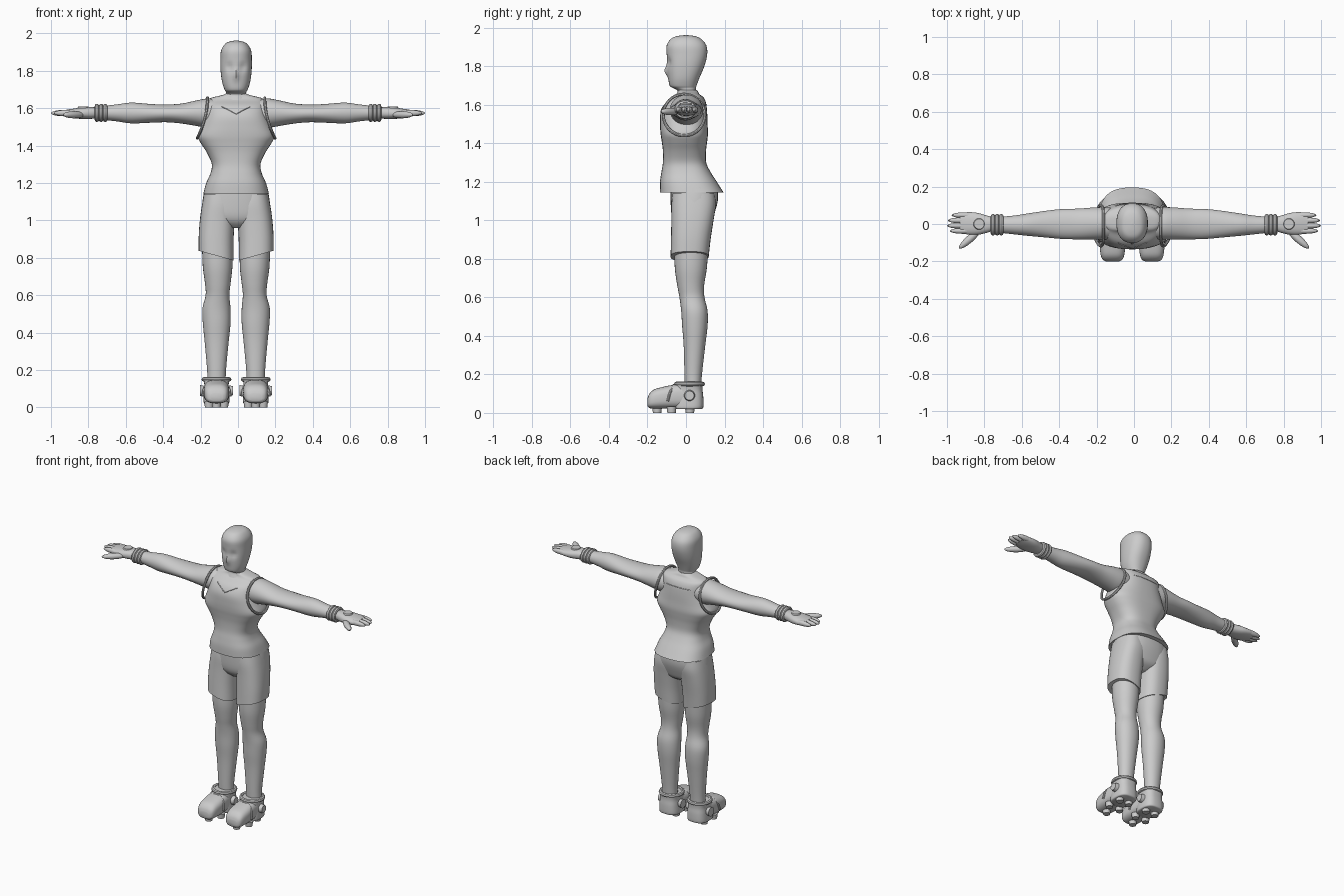
import bpy, bmesh, math
from mathutils import Vector, Matrix
from mathutils.bvhtree import BVHTree

old = bpy.data.objects.get("Cube")
if old:
    bpy.data.objects.remove(old)

MID = -0.01  # the body sits slightly off the centre of the arm span
grey = bpy.data.materials.new("light grey")
grey.use_nodes = True
tone = (0.6, 0.6, 0.6, 1)
grey.diffuse_color = tone
grey.node_tree.nodes["Principled BSDF"].inputs["Base Color"].default_value = tone


def finish(name, bm, angle=40):
    bmesh.ops.recalc_face_normals(bm, faces=bm.faces)
    me = bpy.data.meshes.new(name)
    bm.to_mesh(me)
    me.materials.append(grey)
    for p in me.polygons:
        p.use_smooth = True
    me.set_sharp_from_angle(angle=math.radians(angle))
    ob = bpy.data.objects.new(name, me)
    bpy.context.scene.collection.objects.link(ob)
    return ob


def smooth_rows(rows, steps):
    """Catmull-Rom between the given cross-sections."""
    out = []
    for i in range(len(rows) - 1):
        p = [rows[max(i - 1, 0)], rows[i], rows[i + 1], rows[min(i + 2, len(rows) - 1)]]
        for k in range(steps):
            t = k / steps
            out.append([b + 0.5 * t * (c - a + t * (2*a - 5*b + 4*c - d + t * (3*(b - c) + d - a)))
                        for a, b, c, d in zip(*p)])
    return out + [rows[-1]]


def loft(name, axis, rows, power=2, sides=32, steps=4, shape=None, flip=1, shift=0.0):
    """Rows are (position on axis, low a, high a, low b, high b)."""
    bm = bmesh.new()
    rings = []
    for t, a0, a1, b0, b1 in smooth_rows(rows, steps):
        ring = []
        for k in range(sides):
            c, s = math.cos(2 * math.pi * k / sides), math.sin(2 * math.pi * k / sides)
            u = math.copysign(abs(c) ** (2 / power), c)
            v = math.copysign(abs(s) ** (2 / power), s)
            a, b = (a0 + a1) / 2 + u * (a1 - a0) / 2, (b0 + b1) / 2 + v * (b1 - b0) / 2
            co = Vector({"x": (t, a, b), "y": (a, t, b), "z": (a, b, t)}[axis])
            if shape:
                co = shape(co)
            ring.append(bm.verts.new((co.x * flip + shift, co.y, co.z)))
        rings.append(ring)
    for r, q in zip(rings, rings[1:]):
        for k in range(sides):
            n = (k + 1) % sides
            bm.faces.new((r[k], r[n], q[n], q[k]))
    bm.faces.new(rings[0])
    bm.faces.new(rings[-1])
    return finish(name, bm)


def tube(name, points, radius, cyclic=True):
    cu = bpy.data.curves.new(name, "CURVE")
    cu.dimensions = "3D"
    cu.bevel_depth, cu.bevel_resolution = radius, 2
    sp = cu.splines.new("POLY")
    sp.points.add(len(points) - 1)
    for p, co in zip(sp.points, points):
        p.co = (*co, 1)
    sp.use_cyclic_u = cyclic
    helper = bpy.data.objects.new(name + " path", cu)
    bm = bmesh.new()
    me = helper.to_mesh()
    bm.from_mesh(me)
    helper.to_mesh_clear()
    bpy.data.objects.remove(helper)
    return finish(name, bm)


def circle(fn, n=32):
    return [fn(math.cos(2 * math.pi * k / n), math.sin(2 * math.pi * k / n)) for k in range(n)]


def ellipsoid(name, centre, radii, turn=0.0):
    bm = bmesh.new()
    bmesh.ops.create_uvsphere(bm, u_segments=16, v_segments=10, radius=1)
    m = Matrix.Translation(centre) @ Matrix.Rotation(turn, 4, "Z") @ Matrix.Diagonal((*radii, 1))
    bmesh.ops.transform(bm, matrix=m, verts=bm.verts)
    return finish(name, bm)


def disc(name, centre, radius, depth, axis="Z", top=0.8):
    bm = bmesh.new()
    bmesh.ops.create_cone(bm, cap_ends=True, segments=20, radius1=radius, radius2=radius * top, depth=depth)
    m = Matrix.Translation(centre)
    if axis == "X":
        m = m @ Matrix.Rotation(math.copysign(math.pi / 2, depth), 4, "Y")
    bmesh.ops.transform(bm, matrix=m, verts=bm.verts)
    return finish(name, bm)


def sym(rows):
    """Rows (z, half width, back, front) to full sections."""
    return [(z, -w, w, f, b) for z, w, f, b in rows]


# Head with eye hollows and nose bridge
def face(co):
    if co.y < 0:
        hollow = math.exp(-((abs(co.x) - 0.036) / 0.02) ** 2 - ((co.z - 1.82) / 0.022) ** 2)
        ridge = math.exp(-(co.x / 0.012) ** 2 - ((co.z - 1.775) / 0.025) ** 2)
        co.y += 0.012 * hollow - 0.016 * ridge
    return co


loft("head", "z", sym([
    (1.62, .07, -.07, .07), (1.655, .06, -.05, .06), (1.675, .054, -.045, .052),
    (1.688, .055, -.07, .052), (1.70, .062, -.085, .055), (1.74, .075, -.092, .07),
    (1.80, .083, -.098, .095), (1.86, .084, -.1, .11), (1.91, .08, -.1, .105),
    (1.945, .058, -.075, .075), (1.958, .03, -.04, .04), (1.962, .002, -.002, .002)]),
    power=2.3, sides=48, shape=face, shift=MID)

# Sleeveless shirt with flared hem
shirt = loft("shirt", "z", sym([
    (1.145, .175, -.135, .195), (1.2, .16, -.135, .16), (1.25, .138, -.128, .128),
    (1.30, .13, -.12, .105), (1.36, .155, -.12, .104), (1.41, .187, -.126, .11),
    (1.45, .205, -.132, .114), (1.5, .187, -.135, .112), (1.56, .165, -.132, .11),
    (1.61, .158, -.105, .104), (1.64, .152, -.06, .09), (1.655, .135, -.045, .07),
    (1.67, .075, -.042, .062), (1.678, .055, -.04, .055)]), power=2.6, sides=48, shift=MID)

# Neckline drawn over the shirt surface
bm = bmesh.new()
bm.from_mesh(shirt.data)
tree = BVHTree.FromBMesh(bm)
bm.free()
neck = []
for k in range(-12, 13):
    x = k / 12 * 0.085
    neck.append(tree.find_nearest(Vector((x + MID, -.13, 1.57 + .065 * (abs(k) / 12) ** 1.1)))[0])
tube("neckline", neck, .003, False)
seam = [tree.ray_cast(Vector((k * .01 + MID, 1, 1.6)), Vector((0, -1, 0)))[0] for k in range(-9, 10)]
tube("back_seam", seam, .003, False)

# Shorts seat
loft("shorts_seat", "z", sym([
    (0.96, .04, -.03, .08), (0.99, .14, -.06, .125), (1.03, .182, -.075, .145),
    (1.1, .18, -.08, .165), (1.17, .168, -.08, .165)]), power=2.4, shift=MID)


def hem(co):
    fade = max(0, (1.0 - co.z) / 0.19)
    co.z += (co.x - 0.1) * 0.28 * fade
    return co


for s, side in ((1, "left"), (-1, "right")):
    # Shorts leg and bare leg
    loft(side + "_shorts_leg", "z", [
        (0.81, .014, .2, -.08, .118), (0.9, .014, .2, -.078, .128), (1.0, .008, .194, -.076, .143),
        (1.08, .0, .183, -.076, .155), (1.14, .01, .172, -.07, .15)],
        power=2.5, shape=hem, flip=s, shift=MID)
    loft(side + "_leg", "z", [
        (0.12, .056, .154, -.005, .078), (0.2, .054, .155, -.008, .083), (0.35, .04, .168, -.012, .1),
        (0.45, .03, .178, -.02, .112), (0.53, .03, .18, -.025, .112), (0.6, .036, .163, -.034, .096),
        (0.66, .03, .166, -.045, .094), (0.75, .02, .178, -.058, .108), (0.85, .02, .182, -.06, .115)],
        power=2.1, flip=s, shift=MID)

    # Shoe
    loft(side + "_shoe_toe", "y", [
        (-.2, .07, .14, .035, .075), (-.19, .052, .158, .025, .1), (-.165, .042, .168, .022, .122),
        (-.12, .037, .173, .022, .135), (-.07, .037, .173, .022, .145), (-.02, .04, .17, .022, .15),
        (.04, .042, .168, .022, .14)], power=2.8, flip=s, shift=MID)
    loft(side + "_shoe_heel", "z", [
        (.02, .042, .168, -.06, .08), (.03, .036, .174, -.066, .09), (.08, .038, .172, -.062, .09),
        (.12, .04, .17, -.058, .086), (.155, .035, .175, -.05, .088)],
        power=2.8, flip=s, shift=MID)
    cx = s * .105 + MID
    tube(side + "_ankle_collar", circle(lambda c, n: (cx + .068 * c, .018 + .068 * n, .15)), .012)
    tube(side + "_shoe_strap",
         [(cx + .073 * math.cos(a * math.pi / 12), -.095 + .03 * math.sin(a * math.pi / 12),
           .06 + .083 * math.sin(a * math.pi / 12) ** .7) for a in range(13)], .007, False)
    for d in (1, -1):
        disc(side + "_ankle_disc", (cx + d * .073, .018, .09), .03, d * .03, "X")
    for x, y in ((0, -.15), (.04, -.075), (-.04, -.075), (.035, .02), (-.035, .02)):
        disc(side + "_shoe_stud", (cx + x, y, .016), .022, .032, top=1.15)

    # Arm
    loft(side + "_arm", "x", [
        (.1, -.08, .085, 1.5, 1.645), (.16, -.084, .09, 1.495, 1.652), (.22, -.083, .088, 1.505, 1.642),
        (.3, -.082, .082, 1.518, 1.625), (.38, -.08, .08, 1.525, 1.62), (.46, -.073, .072, 1.523, 1.622),
        (.57, -.063, .056, 1.519, 1.63), (.65, -.054, .044, 1.53, 1.62), (.76, -.042, .036, 1.542, 1.608)],
        flip=s)
    tube(side + "_armhole_trim", circle(lambda c, n: (
        s * (.153 + .055 * ((1 - n) / 2) ** 2) + MID, -.01 + .108 * c, 1.548 + .108 * n)), .008)

    # Wristband of three rings
    for x in (.71, .732, .754):
        tube(side + "_wristband", circle(lambda c, n: (s * x, -.004 + .046 * c, 1.575 + .037 * n)), .012)

    # Hand
    loft(side + "_palm", "x", [
        (.75, -.035, .035, 1.548, 1.604), (.79, -.048, .046, 1.543, 1.606), (.84, -.058, .06, 1.543, 1.603),
        (.89, -.056, .063, 1.549, 1.596), (.93, -.046, .056, 1.558, 1.59)], power=2.3, flip=s)
    for i, tip in enumerate((.975, .995, 1.0, .985)):
        y = .047 - i * .028
        ellipsoid(side + "_finger", (s * (tip - .07), y, 1.574), (.07, .0155, .017))
    ellipsoid(side + "_thumb", (s * .878, -.08, 1.565), (.076, .02, .019), -s * .72)
    disc(side + "_hand_disc", (s * .828, 0, 1.6), .034, .018)
